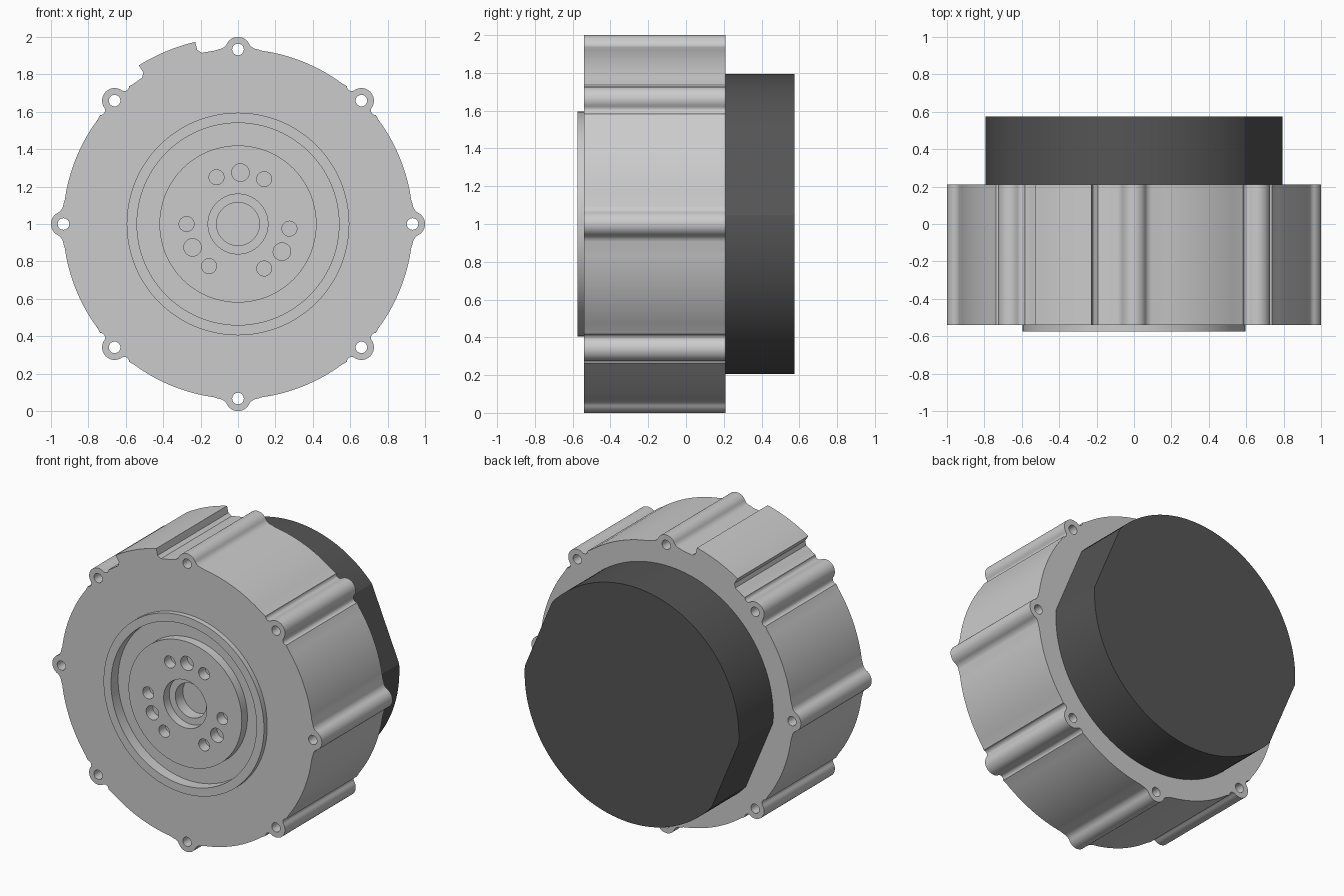
import bpy, bmesh
from math import sin, cos, pi, atan2, acos, sqrt, radians, degrees

if "Cube" in bpy.data.objects:
    bpy.data.objects.remove(bpy.data.objects["Cube"])

BODY_R, EAR_C, EAR_R, HOLE_R = 0.935, 0.933, 0.067, 0.031
FRONT, BACK = -0.54, 0.21


def make_object(name, bm):
    bmesh.ops.recalc_face_normals(bm, faces=bm.faces)
    mesh = bpy.data.meshes.new(name)
    bm.to_mesh(mesh)
    bm.free()
    ob = bpy.data.objects.new(name, mesh)
    bpy.context.collection.objects.link(ob)
    return ob


def prism(bm, pts, y0, y1):
    """Extrude an (x, z) outline, given about the motor axis, along y."""
    face = bm.faces.new([bm.verts.new((x, y0, z + 1)) for x, z in pts])
    res = bmesh.ops.extrude_face_region(bm, geom=[face], use_keep_orig=True)
    verts = [v for v in res["geom"] if isinstance(v, bmesh.types.BMVert)]
    bmesh.ops.translate(bm, verts=verts, vec=(0, y1 - y0, 0))


def circle(x, z, r, n):
    return [(x + r * cos(2 * pi * i / n), z + r * sin(2 * pi * i / n)) for i in range(n)]


def arc(cx, cz, r, a0, a1, n):
    return [(cx + r * cos(a0 + (a1 - a0) * i / n), cz + r * sin(a0 + (a1 - a0) * i / n))
            for i in range(n + 1)]


def half_ear(centre_r, fillet):
    """Ear tip to body surface, as (sideways, radial) points."""
    up = centre_r - EAR_C
    side = sqrt((EAR_R + fillet) ** 2 - up ** 2)
    tip = arc(0, EAR_C, EAR_R, pi / 2, atan2(up, side), 10)
    start = atan2(-up, -side) + 2 * pi
    c = (centre_r ** 2 + fillet ** 2 - BODY_R ** 2) / (2 * centre_r * fillet)
    end = atan2(-centre_r, -side) + 2 * pi + acos(min(1, c))
    return tip + arc(side, centre_r, fillet, start, end, 8)[1:]


def housing_outline():
    pts = []
    for k in range(8):
        a = k * pi / 4
        half = half_ear(0.95, 0.025) if k % 2 else half_ear(BODY_R + 0.05, 0.05)
        ear = [(-s, r) for s, r in reversed(half)] + half[1:]
        pts += [(r * cos(a) - s * sin(a), r * sin(a) + s * cos(a)) for s, r in ear]
        # body arc up to the next ear, with the raised pad at upper left
        nxt = half_ear(BODY_R + 0.05, 0.05) if k % 2 else half_ear(0.95, 0.025)
        a0 = a + atan2(*half[-1])
        a1 = a + pi / 4 - atan2(*nxt[-1])
        if k == 2:
            p0, p1, d = radians(103.2), radians(122), radians(1.3)
            pts += arc(0, 0, BODY_R, a0, p0 - d, 4)[1:]
            pts += [(0.955 * cos(p0), 0.955 * sin(p0))]
            pts += arc(0, 0, 1.0, p0, p1, 12)
            pts += [(0.955 * cos(p1), 0.955 * sin(p1))]
            pts += arc(0, 0, BODY_R, p1 + d, a1, 4)[:-1]
        else:
            pts += arc(0, 0, BODY_R, a0, a1, 16)[1:-1]
    return pts


def boolean(ob, bm, operation):
    tool = make_object("cutter", bm)
    tool.hide_render = True
    mod = ob.modifiers.new("bool", "BOOLEAN")
    mod.operation, mod.solver, mod.object = operation, "EXACT", tool
    bpy.context.view_layer.objects.active = ob
    bpy.ops.object.modifier_apply(modifier=mod.name)
    bpy.data.objects.remove(tool, do_unlink=True)


def smooth(ob):
    bpy.ops.object.select_all(action="DESELECT")
    ob.select_set(True)
    bpy.context.view_layer.objects.active = ob
    bpy.ops.object.shade_smooth_by_angle(angle=radians(25))


# Housing with ears
bm = bmesh.new()
prism(bm, housing_outline(), FRONT, BACK)
housing = make_object("housing", bm)

# Raised front boss
bm = bmesh.new()
prism(bm, circle(0, 0, 0.595, 128), -0.575, -0.3)
boolean(housing, bm, "UNION")

# Ring groove, lowered hub face and stepped centre bore
void = [(0, -0.7), (0.54, -0.7), (0.54, -0.5), (0.42, -0.5), (0.42, -0.56),
        (0.16, -0.56), (0.16, -0.5), (0.115, -0.5), (0.115, -0.42), (0, -0.42)]
bm = bmesh.new()
vs = [bm.verts.new((r, y, 1)) for r, y in void]
es = [bm.edges.new(p) for p in zip(vs, vs[1:])]
bmesh.ops.spin(bm, geom=vs + es, cent=(0, 0, 1), axis=(0, 1, 0),
               angle=2 * pi, steps=96, use_duplicate=False)
bmesh.ops.remove_doubles(bm, verts=bm.verts, dist=1e-4)
boolean(housing, bm, "DIFFERENCE")

# Ear through-holes and three groups of hub bolt holes
bm = bmesh.new()
for k in range(8):
    a = k * pi / 4
    prism(bm, circle(EAR_C * cos(a), EAR_C * sin(a), HOLE_R, 24), -0.7, 0.4)
for x, z, r in [(-0.115, 0.25, 0.04), (0.013, 0.275, 0.047), (0.14, 0.24, 0.04),
                (-0.275, 0, 0.04), (-0.243, -0.125, 0.047), (-0.155, -0.225, 0.04),
                (0.275, -0.025, 0.04), (0.235, -0.148, 0.047), (0.14, -0.238, 0.04)]:
    prism(bm, circle(x, z, r, 24), -0.7, -0.49)
boolean(housing, bm, "DIFFERENCE")
smooth(housing)

# Dark rear cover: a disc with two opposite flats
bm = bmesh.new()
flat0, flat1 = radians(3.5), radians(42)
outline = arc(0, 0, 0.795, flat1, pi + flat0, 56) + arc(0, 0, 0.795, pi + flat1, 2 * pi + flat0, 56)
prism(bm, outline, BACK, 0.575)
cover = make_object("rear_cover", bm)
dark = bpy.data.materials.new("dark_cover")
dark.diffuse_color = (0.09, 0.09, 0.09, 1)
dark.use_nodes = True
dark.node_tree.nodes["Principled BSDF"].inputs["Base Color"].default_value = dark.diffuse_color
cover.data.materials.append(dark)
smooth(cover)
# shade the flats as flat facets
for e in cover.data.edges:
    a, b = (cover.data.vertices[i].co for i in e.vertices)
    if abs(a.x - b.x) < 1e-6 and abs(a.z - b.z) < 1e-6:
        t = degrees(atan2(a.z - 1, a.x)) % 180
        if abs(t - 3.5) < 0.1 or abs(t - 42) < 0.1:
            e.use_edge_sharp = True
